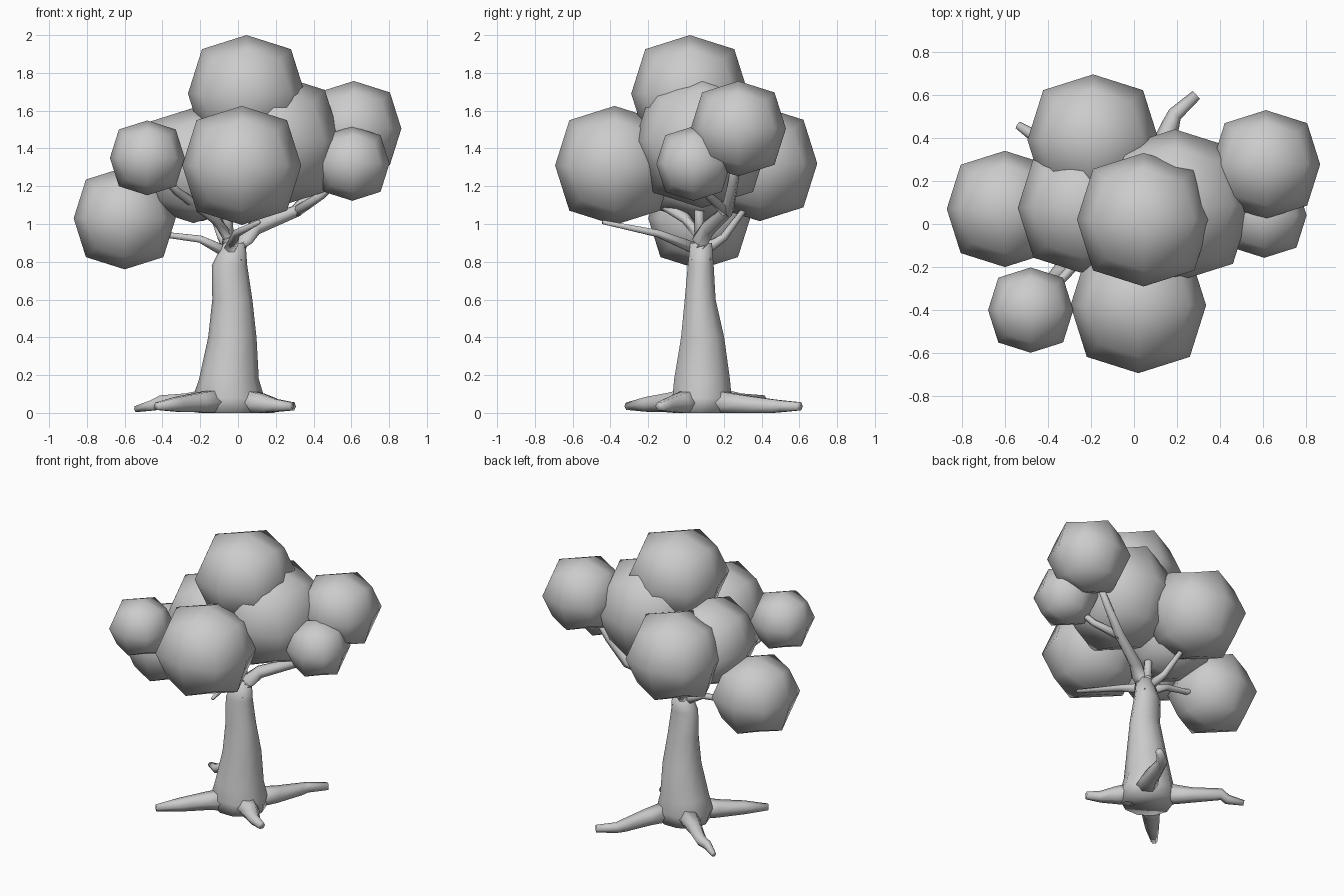
import bpy, bmesh, math
from mathutils import Vector


def finish(bm, name):
    bmesh.ops.recalc_face_normals(bm, faces=bm.faces[:])
    for f in bm.faces:
        f.smooth = True
    me = bpy.data.meshes.new(name)
    bm.to_mesh(me)
    bm.free()
    ob = bpy.data.objects.new(name, me)
    bpy.context.collection.objects.link(ob)
    return ob


def loft(bm, rings):
    """Skin closed rings of equal length and cap both ends."""
    loops = [[bm.verts.new(p) for p in r] for r in rings]
    n = len(loops[0])
    for a, b in zip(loops, loops[1:]):
        for i in range(n):
            j = (i + 1) % n
            bm.faces.new((a[i], a[j], b[j], b[i]))
    bm.faces.new(loops[0][::-1])
    bm.faces.new(loops[-1])


def tube(name, pts, sides=6):
    """Tapered limb along (x, y, z, radius) points, kept above the ground."""
    c = [Vector(p[:3]) for p in pts]
    rings = []
    for i, p in enumerate(pts):
        d = (c[min(i + 1, len(c) - 1)] - c[max(i - 1, 0)]).normalized()
        ref = Vector((0, 0, 1)) if abs(d.z) < 0.9 else Vector((0, 1, 0))
        u = d.cross(ref).normalized()
        v = u.cross(d)
        ring = []
        for k in range(sides):
            t = math.tau * k / sides
            q = c[i] + p[3] * (u * math.cos(t) + v * math.sin(t))
            q.z = max(q.z, 0.0)
            ring.append(q)
        rings.append(ring)
    bm = bmesh.new()
    loft(bm, rings)
    return finish(bm, name)


def leaf_ball(name, x, y, z, r):
    """Once-rounded cube: 26 points, octagonal from every axis."""
    bm = bmesh.new()
    bmesh.ops.create_cube(bm, size=2)
    bmesh.ops.subdivide_edges(bm, edges=bm.edges[:], cuts=1, use_grid_fill=True)
    for v in bm.verts:
        k = sum(abs(a) > 0.5 for a in v.co)
        v.co = v.co * (r * (1, 0.76, 0.58)[k - 1])
    ob = finish(bm, name)
    ob.location = (x, y, z)


# Foliage
for i, b in enumerate([
    (0.045, 0.02, 1.69, 0.31), (0.02, -0.378, 1.31, 0.315),
    (0.19, 0.085, 1.44, 0.355), (-0.235, 0.075, 1.31, 0.305),
    (-0.19, 0.39, 1.32, 0.305), (-0.60, 0.07, 1.03, 0.27),
    (-0.48, -0.40, 1.35, 0.198), (0.613, 0.277, 1.505, 0.252),
    (0.605, 0.04, 1.32, 0.197),
]):
    leaf_ball(f"foliage_{i + 1}", *b)

# Trunk: rings of z, centre x, centre y, radius x, radius y
rings = []
for z, cx, cy, rx, ry in [
    (0.0, -0.04, 0.08, 0.17, 0.16), (0.08, -0.05, 0.085, 0.19, 0.165),
    (0.18, -0.048, 0.085, 0.158, 0.155), (0.4, -0.03, 0.088, 0.128, 0.12),
    (0.6, -0.03, 0.075, 0.106, 0.086), (0.78, -0.045, 0.078, 0.094, 0.072),
    (0.9, -0.02, 0.08, 0.06, 0.06),
]:
    rings.append([(cx + rx * math.cos(k * math.tau / 10),
                   cy + ry * math.sin(k * math.tau / 10), z) for k in range(10)])
bm = bmesh.new()
loft(bm, rings)
finish(bm, "trunk")

# Roots
tube("root_back_right", [(0, 0.1, 0.06, 0.08), (0.1, 0.28, 0.045, 0.06),
                         (0.17, 0.46, 0.035, 0.042), (0.19, 0.51, 0.035, 0.035),
                         (0.29, 0.6, 0.035, 0.025)])
tube("root_back_left", [(-0.08, 0.12, 0.07, 0.08), (-0.26, 0.27, 0.06, 0.05),
                        (-0.40, 0.40, 0.06, 0.038), (-0.45, 0.40, 0.04, 0.032),
                        (-0.54, 0.46, 0.02, 0.018)])
tube("root_front_left", [(-0.06, 0.04, 0.06, 0.085), (-0.2, -0.07, 0.055, 0.06),
                         (-0.32, -0.2, 0.045, 0.045), (-0.43, -0.31, 0.035, 0.022)])
tube("root_front_right", [(0, 0.05, 0.06, 0.085), (0.12, -0.03, 0.05, 0.06),
                          (0.2, -0.10, 0.04, 0.038), (0.285, -0.14, 0.035, 0.025)])

# Branches
tube("branch_right", [(-0.01, 0.08, 0.82, 0.06), (0.03, 0.08, 0.92, 0.05),
                      (0.09, 0.12, 0.98, 0.042), (0.31, 0.22, 1.07, 0.035),
                      (0.43, 0.25, 1.22, 0.028), (0.55, 0.27, 1.4, 0.02)])
tube("branch_right_small", [(0.30, 0.22, 1.06, 0.03), (0.44, 0.12, 1.15, 0.022),
                            (0.56, 0.06, 1.26, 0.018)])
tube("branch_upper_left", [(-0.05, 0.08, 0.8, 0.06), (-0.05, 0.075, 0.93, 0.032),
                           (-0.12, 0.0, 1.03, 0.03), (-0.32, -0.24, 1.17, 0.022),
                           (-0.45, -0.37, 1.3, 0.015)])
tube("branch_left", [(-0.06, 0.08, 0.85, 0.035), (-0.2, 0.09, 0.92, 0.022),
                     (-0.36, 0.1, 0.94, 0.018), (-0.5, 0.13, 1.0, 0.012)])
tube("branch_front", [(-0.04, 0.05, 0.87, 0.035), (-0.01, -0.15, 0.95, 0.022),
                      (0.11, -0.44, 1.01, 0.012)])
tube("branch_back", [(-0.04, 0.09, 0.86, 0.035), (-0.09, 0.2, 0.93, 0.022),
                     (-0.16, 0.34, 1.12, 0.015)])
tube("branch_top", [(-0.05, 0.07, 0.92, 0.03), (-0.06, 0.07, 1.06, 0.028),
                    (-0.1, 0.07, 1.2, 0.02)])
